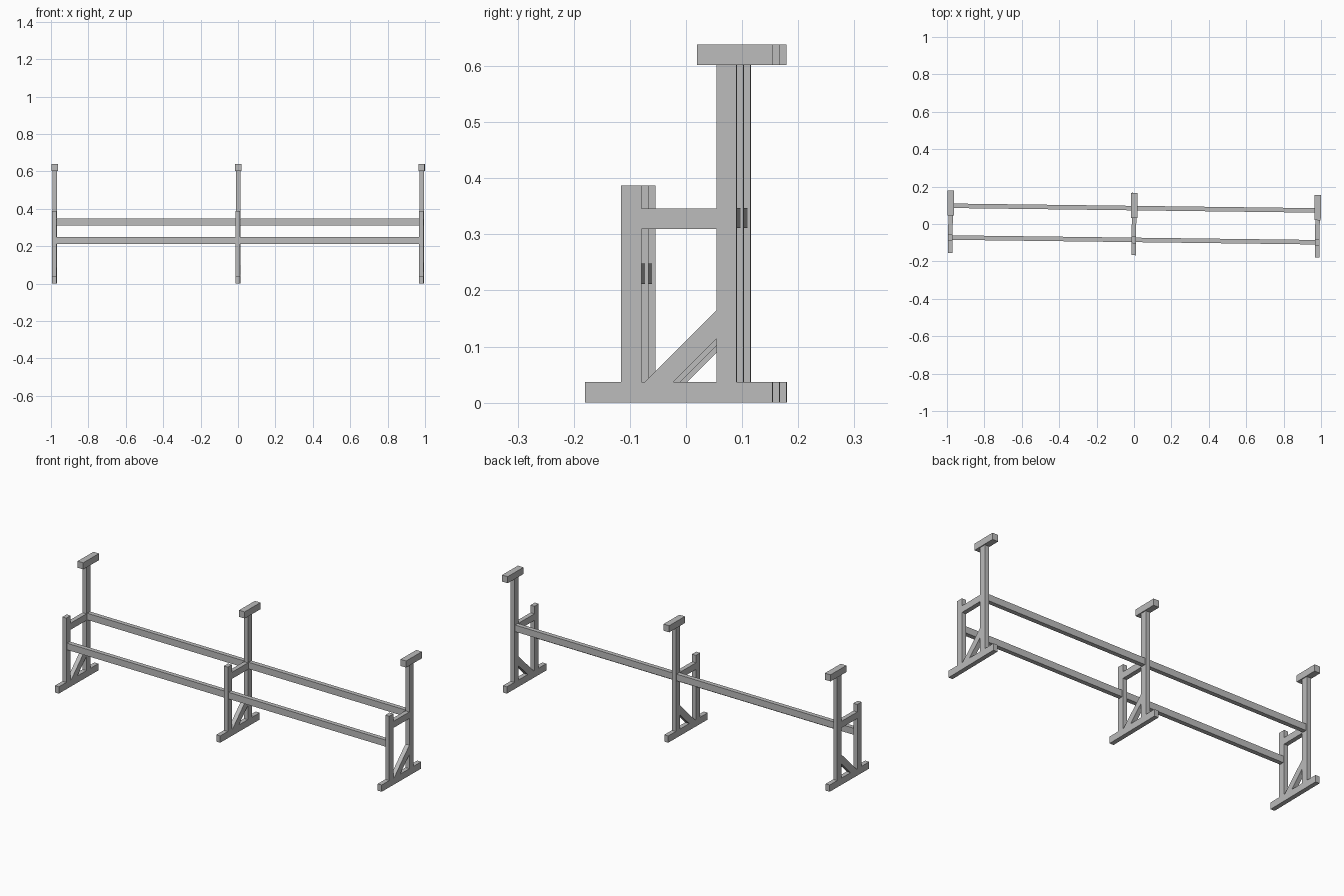
import bpy, bmesh, math
from mathutils import Matrix

cube = bpy.data.objects.get("Cube")
if cube:
    bpy.data.objects.remove(cube, do_unlink=True)

# One plain grey for the whole rack
grey = bpy.data.materials.new("plain_grey")
grey.use_nodes = True
colour = (0.5, 0.5, 0.5, 1)
grey.diffuse_color = colour
grey.node_tree.nodes["Principled BSDF"].inputs["Base Color"].default_value = colour

TURN = Matrix.Rotation(-0.0127, 4, 'Z')   # the rack stands slightly askew
THIN, WIDE = 0.024, 0.036                 # timber stock
FOOT_TOP, POST_TOP = 0.037, 0.602
FRONT, REAR = -0.085, 0.085               # post centre lines


def extrude_side(name, outline, x, width):
    """Extrude a (y, z) outline along x, centred on x."""
    bm = bmesh.new()
    face = bm.faces.new([bm.verts.new((x - width / 2, y, z)) for y, z in outline])
    new = bmesh.ops.extrude_face_region(bm, geom=[face])["geom"]
    bmesh.ops.translate(bm, vec=(width, 0, 0),
                        verts=[v for v in new if isinstance(v, bmesh.types.BMVert)])
    bmesh.ops.recalc_face_normals(bm, faces=bm.faces)
    mesh = bpy.data.meshes.new(name)
    bm.to_mesh(mesh)
    bm.free()
    mesh.materials.append(grey)
    obj = bpy.data.objects.new(name, mesh)
    obj.matrix_world = TURN
    bpy.context.collection.objects.link(obj)


def beam(name, y0, y1, z0, z1, x, width=THIN):
    extrude_side(name, [(y0, z0), (y1, z0), (y1, z1), (y0, z1)], x, width)


# Three upright frames
h = WIDE / 2
for side, x in (("right", -0.981), ("middle", 0), ("left", 0.981)):
    beam(side + "_foot", -0.167, 0.167, 0, FOOT_TOP, x)
    beam(side + "_front_post", FRONT - h, FRONT + h, FOOT_TOP, 0.387, x)
    beam(side + "_rear_post", REAR - h, REAR + h, FOOT_TOP, POST_TOP, x)
    beam(side + "_top_cap", 0.0325, 0.1665, POST_TOP, 0.638, x, WIDE - 0.002)
    beam(side + "_cross_bar", FRONT + h, REAR - h, 0.31, 0.346, x)
    # Diagonal brace at 45 degrees, cut flush to the foot and rear post
    inner, drop = REAR - h, WIDE * math.sqrt(2)
    rise = 0.165 - FOOT_TOP
    extrude_side(side + "_brace", [
        (inner - rise, FOOT_TOP), (inner - rise + drop, FOOT_TOP),
        (inner, 0.165 - drop), (inner, 0.165)], x, THIN)

# Long rails joining the frames
for name, y, z in (("front_rail", FRONT, 0.23), ("rear_rail", REAR, 0.329)):
    beam(name, y - THIN / 2, y + THIN / 2, z - h, z + h, 0, 1.962)
